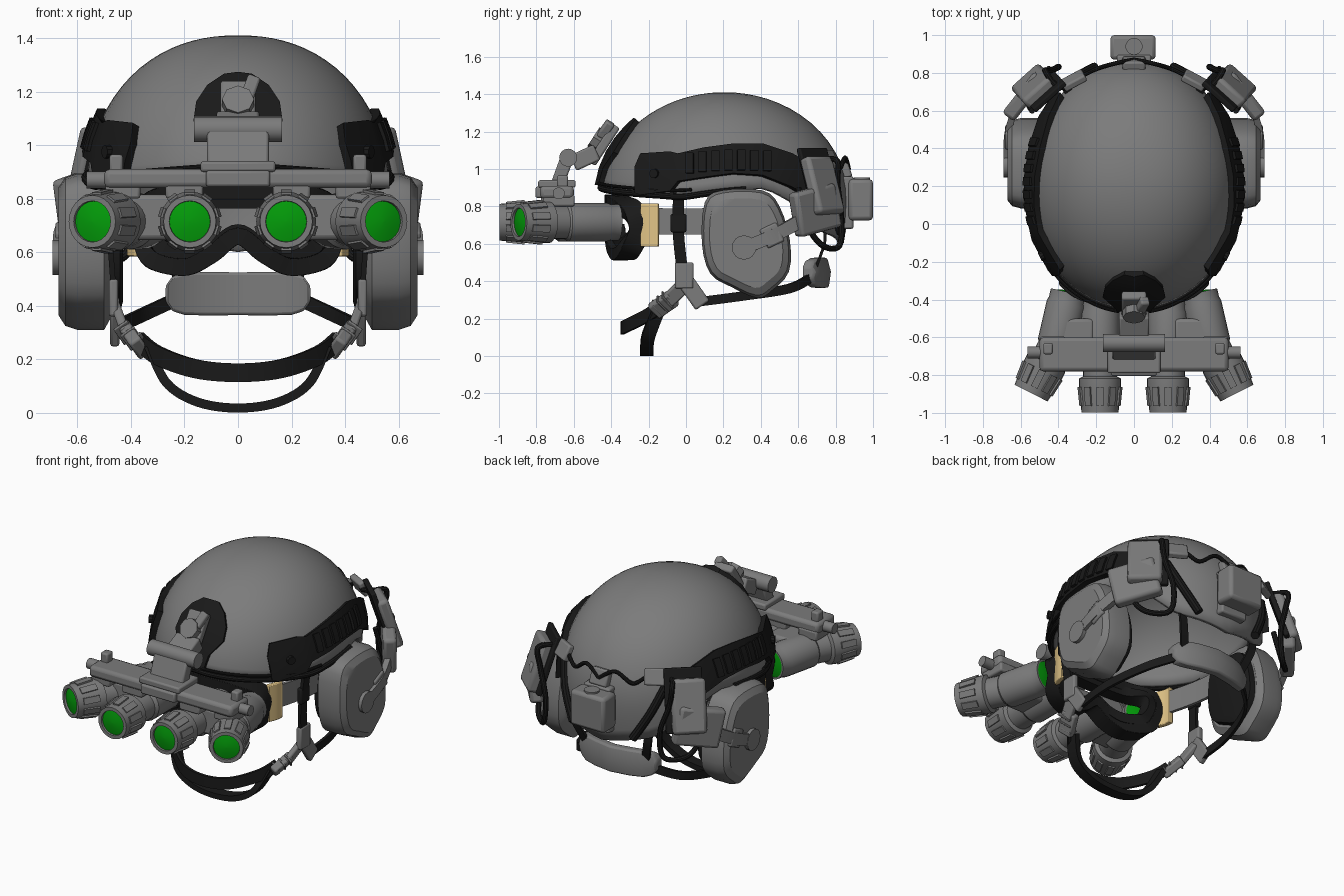
import bpy, bmesh
from math import sin, cos, pi, sqrt, radians, asin
from mathutils import Vector as V, Matrix, Euler

if "Cube" in bpy.data.objects:
    bpy.data.objects.remove(bpy.data.objects["Cube"])


def material(name, rgb):
    m = bpy.data.materials.new(name)
    m.use_nodes = True
    m.diffuse_color = (*rgb, 1)
    m.node_tree.nodes["Principled BSDF"].inputs["Base Color"].default_value = (*rgb, 1)
    return m


GREY = material("grey", (.2, .2, .2))
BLACK = material("black", (.01, .01, .01))
GREEN = material("lens green", (.001, .34, .003))
TAN = material("tan", (.75, .55, .24))


# ---- helpers ----
def finish(name, bm, mat, bevel=0, segs=2):
    bmesh.ops.recalc_face_normals(bm, faces=bm.faces)
    me = bpy.data.meshes.new(name)
    bm.to_mesh(me)
    bm.free()
    me.materials.append(mat)
    for p in me.polygons:
        p.use_smooth = True
    me.set_sharp_from_angle(angle=radians(32))
    ob = bpy.data.objects.new(name, me)
    bpy.context.scene.collection.objects.link(ob)
    if bevel:
        mod = ob.modifiers.new("bevel", "BEVEL")
        mod.width, mod.segments = bevel, segs
    return ob


def loft(name, rings, mat, closed=False, caps=(True, True), bevel=0, extra=None):
    bm = bmesh.new()
    rows = [[bm.verts.new(p) for p in r] for r in rings]
    n = len(rows[0])
    for a, b in zip(rows, rows[1:] + (rows[:1] if closed else [])):
        for i in range(n):
            j = (i + 1) % n
            bm.faces.new((a[i], a[j], b[j], b[i]))
    if not closed:
        for row, cap in zip((rows[0], rows[-1]), caps):
            if cap:
                bm.faces.new(row)
    for m in extra or []:
        bmesh.ops.create_cube(bm, size=1, matrix=m)
    return finish(name, bm, mat, bevel)


def box(name, loc, size, mat, rot=(0, 0, 0), bevel=.01):
    bm = bmesh.new()
    turn = Euler([radians(r) for r in rot]).to_matrix().to_4x4()
    bmesh.ops.create_cube(bm, size=1, matrix=Matrix.Translation(loc) @ turn @ Matrix.Diagonal((*size, 1)))
    return finish(name, bm, mat, bevel)


def smooth_path(pts, closed=False, steps=6):
    p = [V(q) for q in pts]
    n, out = len(p), []
    for i in range(n if closed else n - 1):
        a, b, c, d = [p[k % n] if closed else p[max(0, min(n - 1, k))] for k in range(i - 1, i + 3)]
        for s in range(steps):
            t = s / steps
            out.append(.5 * (2 * b + (c - a) * t + (2 * a - 5 * b + 4 * c - d) * t * t
                             + (3 * b - a - 3 * c + d) * t ** 3))
    return out if closed else out + [p[-1]]


def sweep(name, pts, section, mat, up=(0, 0, 1), closed=False, carry=False, bevel=0):
    path, w, rings = smooth_path(pts, closed), V(up), []
    n = len(path)
    for i, p in enumerate(path):
        a, b = (path[i - 1], path[(i + 1) % n]) if closed else (path[max(0, i - 1)], path[min(n - 1, i + 1)])
        t = (b - a).normalized()
        k = w if carry else V(up)
        w = (k - t * k.dot(t)).normalized()
        side = t.cross(w)
        rings.append([p + w * u + side * v for u, v in section])
    return loft(name, rings, mat, closed, bevel=bevel)


def strap(name, pts, width, thick, mat, up=(0, 0, 1), closed=False, bevel=0):
    a, b = width / 2, thick / 2
    return sweep(name, pts, [(-a, -b), (a, -b), (a, b), (-a, b)], mat, up, closed, bevel=bevel)


def tube(name, pts, r, mat, up=(0, 0, 1), seg=10):
    circle = [(r * cos(2 * pi * i / seg), r * sin(2 * pi * i / seg)) for i in range(seg)]
    return sweep(name, pts, circle, mat, up, carry=True)


def both(half):
    return [(-x, y, z) for x, y, z in half[:0:-1]] + list(half)


def lathe(name, prof, mat, place, seg=24, extra=None):
    rings = [[place @ V((r * cos(2 * pi * i / seg), y, r * sin(2 * pi * i / seg))) for i in range(seg)]
             for r, y in prof]
    return loft(name, rings, mat, extra=extra)


# ---- helmet shell: a dome slightly squarer than an ellipsoid ----
C, RX, RY, RZ = V((0, .205, .84)), .565, .66, .57
PX = .9
EDGE = [(0, .9), (40, .87), (70, .85), (90, .88), (110, .9), (130, .79), (146, .66), (180, .6)]


def edge_z(a):
    a = abs(a)
    for (a0, z0), (a1, z1) in zip(EDGE, EDGE[1:]):
        if a <= a1:
            return z0 + (z1 - z0) * (a - a0) / (a1 - a0)


def shell_pt(a, t, off=0):
    low = asin((edge_z(a) - C.z) / RZ)
    phi = pi / 2 + (low - pi / 2) * t
    c, k = cos(phi if phi > 0 else phi * .6), 1 + off / .6
    return V((RX * c ** PX * k * sin(radians(a)), C.y - RY * c * k * cos(radians(a)), C.z + RZ * sin(phi)))


rings = [[shell_pt(a, .015 + .985 * (k / 18) ** 1.2) for a in range(-180, 180, 6)] for k in range(19)]
shell = loft("helmet_shell", rings, GREY, caps=(True, False))
solid = shell.modifiers.new("thickness", "SOLIDIFY")
solid.thickness, solid.offset = .035, -1
tube("front_edge_trim", [shell_pt(a, 1, .005) for a in range(-100, 101, 10)], .017, BLACK)
tube("bungee_cord", [shell_pt(a, .965, .02) for a in range(-75, 76, 10)], .009, BLACK)


def radii(z):
    c = sqrt(1 - (max(0, z - C.z) / RZ) ** 2)
    return RX * c ** PX, RY * c


def on_side(s, y, z, off):
    rx, ry = radii(z)
    p = V((s * rx * sqrt(max(.01, 1 - ((y - C.y) / ry) ** 2)), y, z))
    return C + (p - C) * (1 + off / .6)


def on_front(x, z, off):
    rx, ry = radii(z)
    p = V((x, C.y - ry * sqrt(1 - (x / rx) ** 2), z))
    return C + (p - C) * (1 + off / .6)


def side_band(name, s, stations, off, mat):
    loft(name, [[on_side(s, y, b, -.015), on_side(s, y, b, off), on_side(s, y, (b + t) / 2, off),
                 on_side(s, y, t, off), on_side(s, y, t, -.015)] for y, b, t in stations], mat)


# ---- front shroud and hinge mount ----
loft("front_shroud", [[on_front(-w, z, -.02), on_front(-w, z, .025), on_front(0, z, .035),
                       on_front(w, z, .025), on_front(w, z, -.02)]
                      for z, w in [(.91, .08), (1, .1), (1.08, .16), (1.15, .15), (1.21, .11), (1.25, .05)]], BLACK)
box("mount_plate", (0, -.44, 1.13), (.13, .05, .24), GREY, (-33, 0, 0))
box("mount_latch", (.045, -.43, 1.21), (.05, .05, .1), GREY, (-33, 20, 0))
tube("mount_knob", [(0, -.43, 1.13), (0, -.495, 1.172)], .06, GREY, seg=8)
box("mount_arm", (0, -.54, 1.06), (.16, .14, .09), GREY, (25, 0, 0))
tube("hinge_barrel", [(-.165, -.63, 1.06), (.165, -.63, 1.06)], .048, GREY, seg=16)
box("hinge_leg", (0, -.665, .98), (.23, .07, .14), GREY, (-20, 0, 0))
box("mount_shoe", (0, -.69, .92), (.28, .2, .04), GREY)

# ---- viewer bridge ----
box("viewer_bridge", (0, -.69, .875), (1.0, .18, .07), GREY, bevel=.02)
box("bridge_nose", (0, -.74, .875), (.24, .13, .06), GREY)

# ---- viewer barrels: a front head and a rear body ----
HEAD = [(.075, .02), (.077, 0), (.098, 0), (.112, .14), (.112, .18), (.09, .19), (.09, .34)]
BODY = [(.09, -.03), (.104, -.01), (.104, .2), (.097, .22), (.097, .265), (.086, .265), (.085, .255)]


def place(x, y, turn):
    return Matrix.Translation((x, y, .715)) @ Matrix.Rotation(radians(turn), 4, "Z")


def barrel(name, head, body):
    grips = [head @ Matrix.Rotation(2 * pi * i / 10, 4, "Y") @ Matrix.Translation((0, .085, .106))
             @ Matrix.Rotation(radians(6), 4, "X") @ Matrix.Diagonal((.038, .1, .016, 1)) for i in range(10)]
    lathe(name + "_head", HEAD, GREY, head, extra=grips)
    lathe(name + "_body", BODY, GREY, body)
    lathe(name + "_front_lens", [(.003, .001), (.04, .004), (.076, .012)], GREEN, head)


for s, side in ((1, "left"), (-1, "right")):
    barrel(side + "_inner_barrel", place(s * .18, -.998, 0), place(s * .18, -.67, 0))
    rear = place(s * .405, -.62, s * 13)
    barrel(side + "_outer_barrel", place(s * .545, -.895, s * 27), rear)
    lathe(side + "_eyepiece_lens", [(.003, .273), (.045, .271), (.086, .261)], GREEN, rear)
    box(side + "_barrel_housing", (s * .31, -.6, .73), (.2, .2, .17), GREY, bevel=.02)
    box(side + "_inner_saddle", (s * .2, -.69, .83), (.14, .17, .06), GREY)
    box(side + "_outer_saddle", (s * .43, -.68, .83), (.13, .17, .06), GREY)
    box(side + "_bridge_post", (s * .455, -.66, .93), (.05, .06, .07), GREY)
    tube(side + "_bridge_knob", [(s * .49, -.68, .87), (s * .565, -.68, .87)], .032, GREY, seg=12)

    # side rails with teeth
    side_band(side + "_rail", s, [(-.25, .87, 1), (-.22, .86, 1.07), (-.07, .88, 1.08), (-.03, .93, 1.07),
                                  (.1, .95, 1.1), (.25, .97, 1.12), (.4, .96, 1.12), (.55, .9, 1.07),
                                  (.67, .82, 1)], .035, BLACK)
    for i in range(7):
        y = .03 + .065 * i
        mid = 1.035 - .25 * (y - .28) ** 2
        side_band(side + "_rail_tooth", s, [(y - .02, mid - .05, mid + .05), (y + .02, mid - .05, mid + .05)],
                  .045, BLACK)
    p = on_side(s, -.15, .97, .025)
    tube(side + "_rail_screw", [p, p + V((s * .02, -.01, 0))], .025, BLACK)

    # ear cups
    outline = [(0, .1, .82), (0, .19, .885), (0, .41, .885), (0, .5, .8), (0, .555, .62), (0, .55, .45),
               (0, .46, .35), (0, .38, .31), (0, .24, .37), (0, .13, .44), (0, .085, .6)]
    rim = smooth_path(outline, True, 3)

    def cup(x, k):
        return [V((s * x, .32 + (q.y - .32) * k, .61 + (q.z - .61) * k)) for q in rim]
    loft(side + "_ear_cup", [cup(x, k) for x, k in [(.475, .85), (.5, 1), (.6, 1), (.645, .95), (.67, .82)]], GREY)
    loft(side + "_ear_cushion", [cup(x, k) for x, k in [(.43, .65), (.44, .78), (.48, .8)]], BLACK)
    tube(side + "_ear_knob", [(s * .64, .31, .58), (s * .692, .31, .58)], .065, GREY, seg=16)
    strap(side + "_ear_arm", [(s * .672, .34, .59), (s * .668, .48, .65), (s * .62, .64, .74)], .07, .035, GREY)
    box(side + "_ear_arm_joint", (s * .665, .46, .645), (.035, .1, .11), GREY, (25, 0, 0))

    # rear corner arm bracket, its slider plate and the cables
    box(side + "_arm_bracket", (s * .57, .69, .78), (.28, .08, .24), GREY, (0, s * 12, -s * 52), .02)
    box(side + "_arm_slider", (s * .53, .73, .91), (.2, .07, .32), GREY, (18, 0, -s * 42), .02)
    box(side + "_slider_backing", (s * .485, .715, .93), (.22, .03, .38), BLACK, (18, 0, -s * 42), .008)
    tube(side + "_rear_strap", [on_side(s, y, z, .01) for y, z in ((.7, .98), (.77, .82), (.82, .66))], .025, BLACK)
    tube(side + "_arm_cable", [(s * .54, .6, .9), (s * .56, .65, .7), (s * .52, .73, .59), (s * .42, .82, .59),
                               (s * .4, .83, .75), (s * .45, .81, .92), (s * .47, .81, 1.04), (s * .42, .74, 1.05),
                               (s * .36, .72, 1.05)], .016, BLACK)
    tube(side + "_rear_cable", [(s * .35, .73, 1.05), (s * .28, .78, 1.05), (s * .2, .82, 1.0),
                                (s * .1, .85, 1.06), (0, .87, 1.0)], .012, BLACK)
    box(side + "_cable_clip", (s * .32, .76, 1.05), (.13, .04, .1), GREY, (25, 0, -s * 28))

    # goggle strap and tan side clips
    strap(side + "_goggle_strap", [(s * .395, -.16, .72), (s * .45, .1, .72), (s * .47, .45, .74)], .14, .02, GREY)
    strap(side + "_goggle_clip", [(s * .375, -.24, .7), (s * .395, -.19, .7), (s * .4, -.145, .7)],
          .23, .03, TAN, bevel=.006)

    # chin harness
    strap(side + "_ear_strap", [(s * .51, -.04, .88), (s * .48, -.04, .65), (s * .465, -.02, .46)],
          .06, .02, BLACK, up=(0, 1, 0))
    box(side + "_strap_slider", (s * .485, -.04, .71), (.035, .085, .1), BLACK)
    box(side + "_buckle_top", (s * .465, -.01, .43), (.035, .1, .14), GREY)
    box(side + "_buckle_rear", (s * .46, .04, .34), (.035, .09, .17), GREY, (35, 0, 0))
    box(side + "_buckle_front", (s * .435, -.05, .34), (.035, .08, .16), GREY, (-45, s * 20, 0))
    box(side + "_ladder_buckle", (s * .39, -.12, .275), (.05, .095, .14), GREY, (-50, s * 35, 0))
    for i in range(3):
        box(side + "_ladder_rung", (s * (.42 - .025 * i), -.1 - .025 * i, .3 - .022 * i), (.062, .09, .01),
            GREY, (-50, s * 35, 0), .003)
    strap(side + "_nape_strap", [(s * .455, .07, .29), (s * .45, .3, .32), (s * .37, .55, .36), (s * .24, .67, .42)],
          .05, .018, BLACK)
    strap(side + "_nape_hanger", [(s * .2, .69, .46), (s * .25, .74, .6), (s * .26, .74, .68)], .05, .015, BLACK,
          up=(1, 0, 0))

# ---- goggle frame with foam lining ----
goggle = [(.24, -.36, .82), (.35, -.28, .77), (.36, -.25, .67), (.325, -.3, .575), (.2, -.34, .545), (.1, -.37, .59)]
ring = [(0, -.38, .83)] + goggle + [(0, -.38, .66)] + [(-x, y, z) for x, y, z in goggle[::-1]]
strap("goggle_frame", ring, .11, .065, BLACK, up=(0, 1, 0), closed=True, bevel=.012)
strap("goggle_foam", [(x * .86, y + .01, .71 + (z - .71) * .7) for x, y, z in ring], .08, .06, BLACK,
      up=(0, 1, 0), closed=True)

# ---- chin straps, nape pad, rear pouch ----
strap("chin_front_strap", both([(0, -.34, .15), (.16, -.31, .165), (.3, -.21, .215), (.37, -.13, .27)]),
      .07, .018, BLACK)
strap("chin_under_strap", both([(0, -.21, .018), (.15, -.21, .04), (.265, -.2, .11), (.33, -.15, .24)]),
      .07, .034, BLACK, up=(0, 1, 0))
pad = both([(0, .735, .075), (.12, .715, .076), (.2, .69, .074), (.245, .665, .06), (.27, .65, .025)])
loft("nape_pad", [[(x, y - .028, .44 - h), (x, y + .028, .44 - h), (x, y + .04, .45), (x, y + .02, .45 + h),
                   (x, y - .03, .45 + h)] for x, y, h in pad], GREY, bevel=.01)
box("rear_pouch", (-.005, .935, .835), (.24, .13, .22), GREY, bevel=.02)
box("rear_pouch_base", (0, .865, .82), (.18, .06, .28), GREY)
tube("rear_pouch_knob", [(0, .94, .93), (0, .94, .955)], .045, GREY, up=(0, 1, 0), seg=14)
box("rear_cable_clip", (0, .85, 1.0), (.12, .05, .1), GREY, (20, 0, 0))
